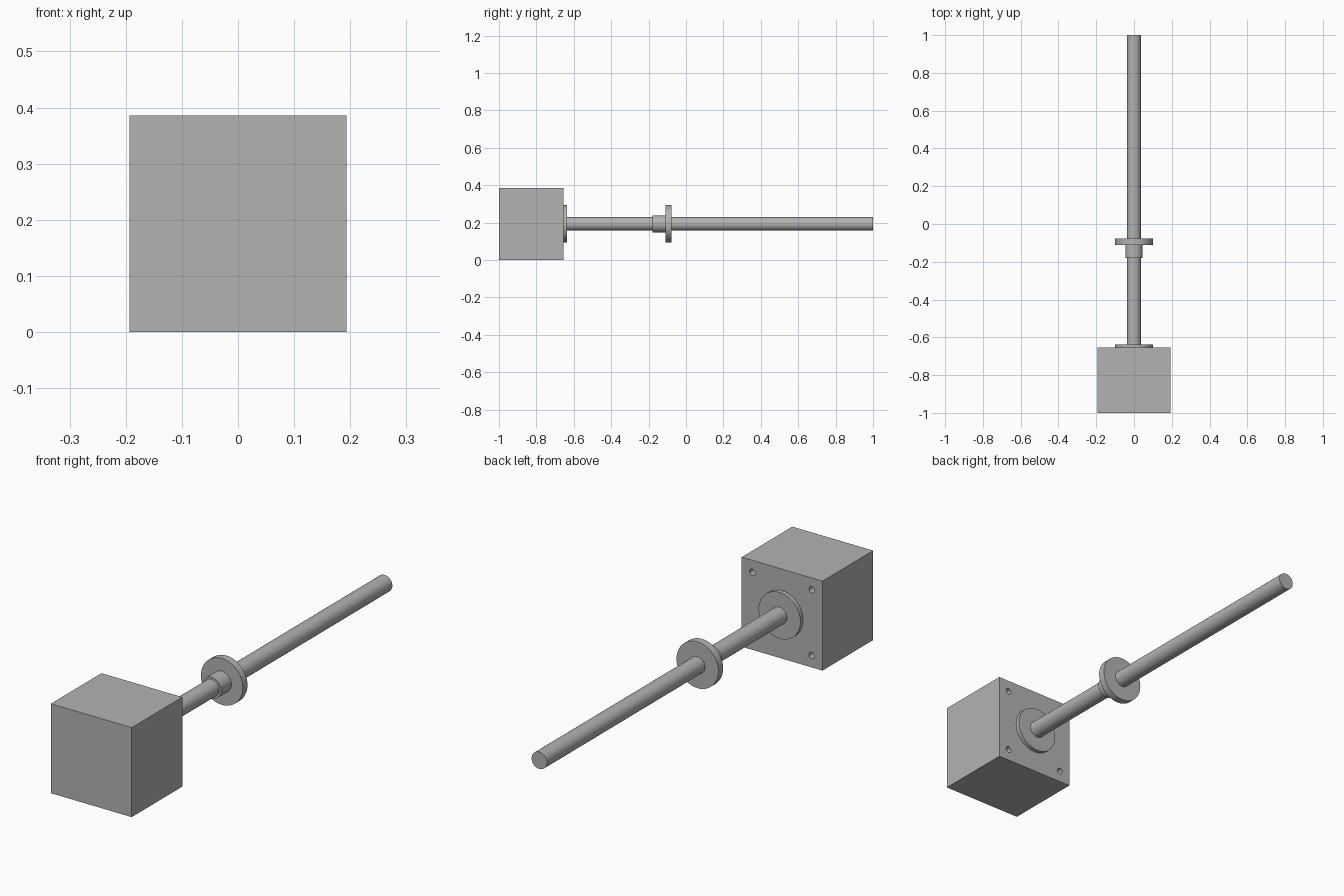
import bpy
from math import pi

cube = bpy.data.objects.get("Cube")
if cube:
    bpy.data.objects.remove(cube, do_unlink=True)

HALF = 0.193        # half width of the motor body
AXIS_Z = HALF       # height of the shaft axis
FACE_Y = -0.655     # mounting face of the motor

steel = bpy.data.materials.new("grey_metal")
steel.use_nodes = True
GREY = (0.45, 0.45, 0.45, 1)
steel.diffuse_color = GREY
steel.node_tree.nodes["Principled BSDF"].inputs["Base Color"].default_value = GREY


def cylinder(name, radius, y0, y1, x=0, z=AXIS_Z, sides=64):
    """Smooth cylinder lying along y."""
    bpy.ops.mesh.primitive_cylinder_add(
        vertices=sides, radius=radius, depth=y1 - y0,
        location=(x, (y0 + y1) / 2, z), rotation=(pi / 2, 0, 0))
    obj = bpy.context.object
    obj.name = name
    obj.data.materials.append(steel)
    bpy.ops.object.shade_smooth_by_angle()
    return obj


def cut(target, cutter):
    """Subtract the cutter from the target and discard it."""
    mod = target.modifiers.new("hole", 'BOOLEAN')
    mod.operation = 'DIFFERENCE'
    mod.solver = 'EXACT'
    mod.object = cutter
    cutter.hide_render = True
    bpy.context.view_layer.objects.active = target
    bpy.ops.object.modifier_apply(modifier=mod.name)
    bpy.data.objects.remove(cutter, do_unlink=True)


# Motor body
bpy.ops.mesh.primitive_cube_add(size=1, location=(0, (FACE_Y - 1) / 2, AXIS_Z))
body = bpy.context.object
body.name = "motor_body"
body.scale = (2 * HALF, FACE_Y + 1, 2 * HALF)
bpy.ops.object.transform_apply(location=False, rotation=False, scale=True)
body.data.materials.append(steel)

# Four screw holes in the mounting face
for sx in (-1, 1):
    for sz in (-1, 1):
        cut(body, cylinder("screw_hole", 0.0137, FACE_Y - 0.04, FACE_Y + 0.02,
                           sx * 0.1414, AXIS_Z + sz * 0.1414, 32))
bpy.ops.object.select_all(action='DESELECT')
body.select_set(True)
bpy.context.view_layer.objects.active = body
bpy.ops.object.shade_smooth_by_angle()

# Centring boss and long shaft
cylinder("motor_boss", 0.1, FACE_Y - 0.005, FACE_Y + 0.018)
cylinder("shaft", 0.0365, FACE_Y, 1)

# Flanged nut on the shaft
cylinder("nut_barrel", 0.0455, -0.18, -0.1)
cylinder("nut_flange", 0.1, -0.11, -0.078)
